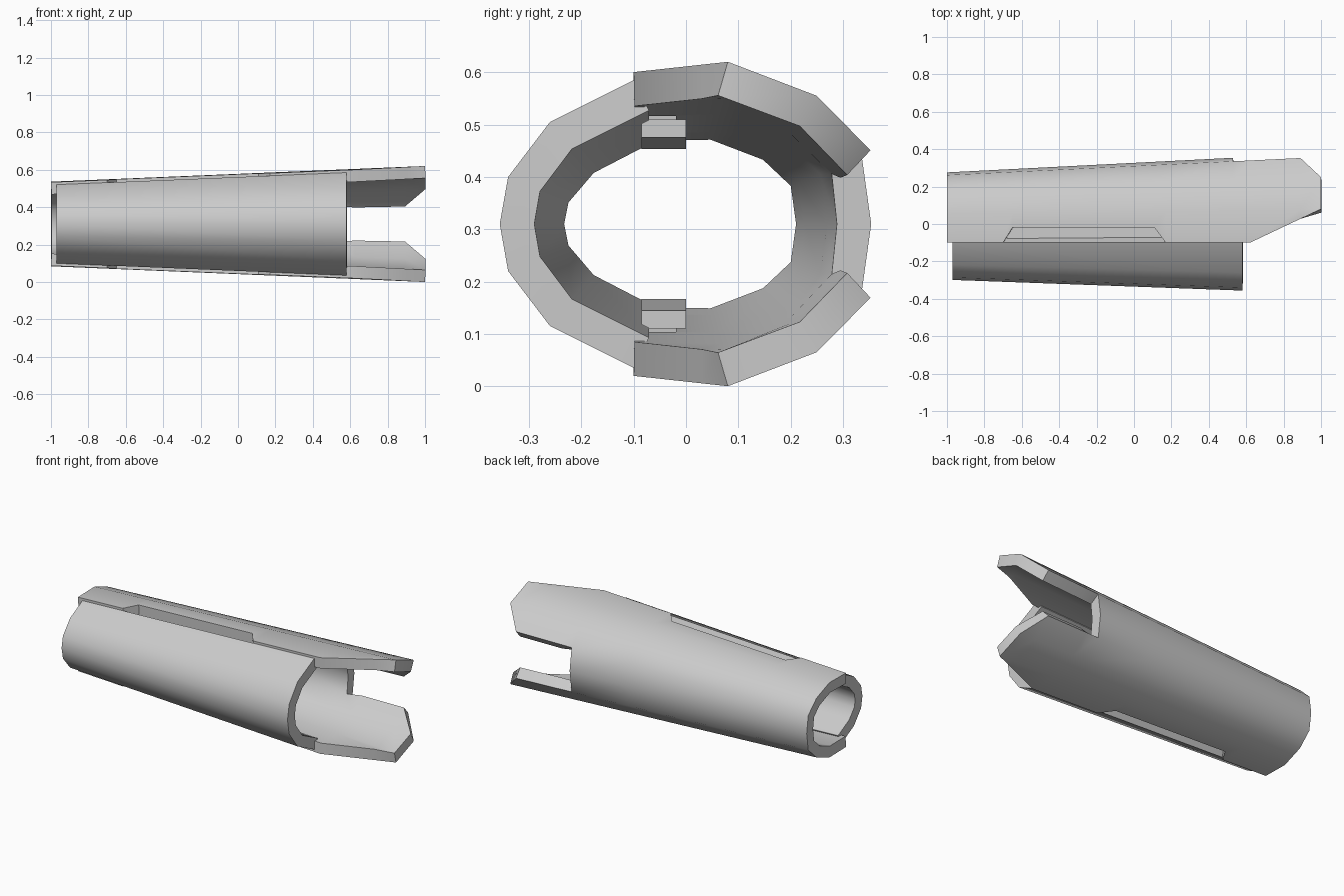
import bpy, bmesh, math
from mathutils import Vector

cube = bpy.data.objects.get("Cube")
if cube:
    bpy.data.objects.remove(cube, do_unlink=True)

MID = 0.31   # height of the long axis

grey = bpy.data.materials.new("light_grey")
grey.use_nodes = True
grey.diffuse_color = (0.6, 0.6, 0.6, 1)
grey.node_tree.nodes["Principled BSDF"].inputs["Base Color"].default_value = (0.6, 0.6, 0.6, 1)


def lerp(x, pts):
    """Piecewise linear value at x."""
    for (a, va), (b, vb) in zip(pts, pts[1:]):
        if x <= b:
            return va + (vb - va) * (x - a) / (b - a)
    return pts[-1][1]


def finish(bm, name):
    mesh = bpy.data.meshes.new(name)
    bm.to_mesh(mesh)
    bm.free()
    obj = bpy.data.objects.new(name, mesh)
    bpy.context.collection.objects.link(obj)
    mesh.materials.append(grey)
    return obj


def shell(name, stations, ring, keep=lambda x, row: True, thickness=0.065):
    """Loft half rings along x, mirror them below the axis and thicken inwards."""
    bm = bmesh.new()
    grid = []
    for x in stations:
        half = ring(x)
        full = half + [(y, -z) for y, z in reversed(half[:-1])]
        grid.append([bm.verts.new((x, y, MID + z)) for y, z in full])
    for x, a, b in zip(stations, grid, grid[1:]):
        for i in range(len(a) - 1):
            if keep(x, i):
                bm.faces.new((a[i], a[i + 1], b[i + 1], b[i]))
    bmesh.ops.remove_doubles(bm, verts=bm.verts, dist=0.0005)
    loose = [v for v in bm.verts if not v.link_faces]
    bmesh.ops.delete(bm, geom=loose, context='VERTS')
    bm.normal_update()
    for f in bm.faces:
        c = f.calc_center_median()
        if f.normal.dot(Vector((0, c.y, c.z - MID))) < 0:
            f.normal_flip()
    obj = finish(bm, name)
    mod = obj.modifiers.new("thickness", 'SOLIDIFY')
    mod.thickness = thickness
    mod.offset = -1
    mod.use_even_offset = True
    bpy.ops.object.select_all(action='DESELECT')
    obj.select_set(True)
    bpy.context.view_layer.objects.active = obj
    bpy.ops.object.modifier_apply(modifier=mod.name)
    bpy.ops.object.shade_smooth_by_angle(angle=math.radians(50))
    return obj


# Rear shell: side notches along the front edges, two prongs at the wide end
REAR = [(-0.10, 0.306), (0.08, 0.31), (0.25, 0.245), (0.358, 0.143), (0.378, 0)]
EDGE = [(-1, -0.10), (-0.7, -0.10), (-0.65, -0.02), (0.11, -0.02),
        (0.17, -0.10), (0.62, -0.10), (1, 0.08)]


def rear_ring(x):
    s = 0.73 + 0.135 * (x + 1)
    pts = [(y * s, z * s) for y, z in REAR]
    edge_y = lerp(x, EDGE)
    t = (edge_y + 0.10) / (pts[1][0] + 0.10)
    z0 = REAR[0][1] * s
    pts[0] = (edge_y, z0 + (pts[1][1] - z0) * t)
    if x > 0.99:
        pts[3] = pts[2]        # prong corner is cut off
    return pts


shell("rear_shell", [-1, -0.7, -0.65, 0.11, 0.17, 0.53, 0.62, 0.89, 1], rear_ring,
      keep=lambda x, row: x < 0.5 or row not in (3, 4))

# Front shell: shorter plain half tube
FRONT = [(-0.10, 0.275), (-0.26, 0.195), (-0.34, 0.09), (-0.356, 0)]


def front_ring(x):
    t = (0.58 - x) / 1.55
    pts = [(y * (1 - 0.16 * t), z * (1 - 0.235 * t)) for y, z in FRONT]
    pts[0] = (-0.10, pts[0][1])
    return pts


shell("front_shell", [-0.97, 0.58], front_ring)

# Joining strips that close the notches, above and below
for name, side in (("upper_joining_strip", 1), ("lower_joining_strip", -1)):
    bm = bmesh.new()
    bmesh.ops.create_cube(bm, size=1)
    for v in bm.verts:
        right, back, top = v.co.x > 0, v.co.y > 0, v.co.z > 0
        z = (0.20 if right else 0.178) - (0 if top else 0.035)
        v.co = (0.15 if right else -0.68, 0.0 if back else -0.085, MID + side * z)
    bmesh.ops.recalc_face_normals(bm, faces=bm.faces)
    finish(bm, name)
